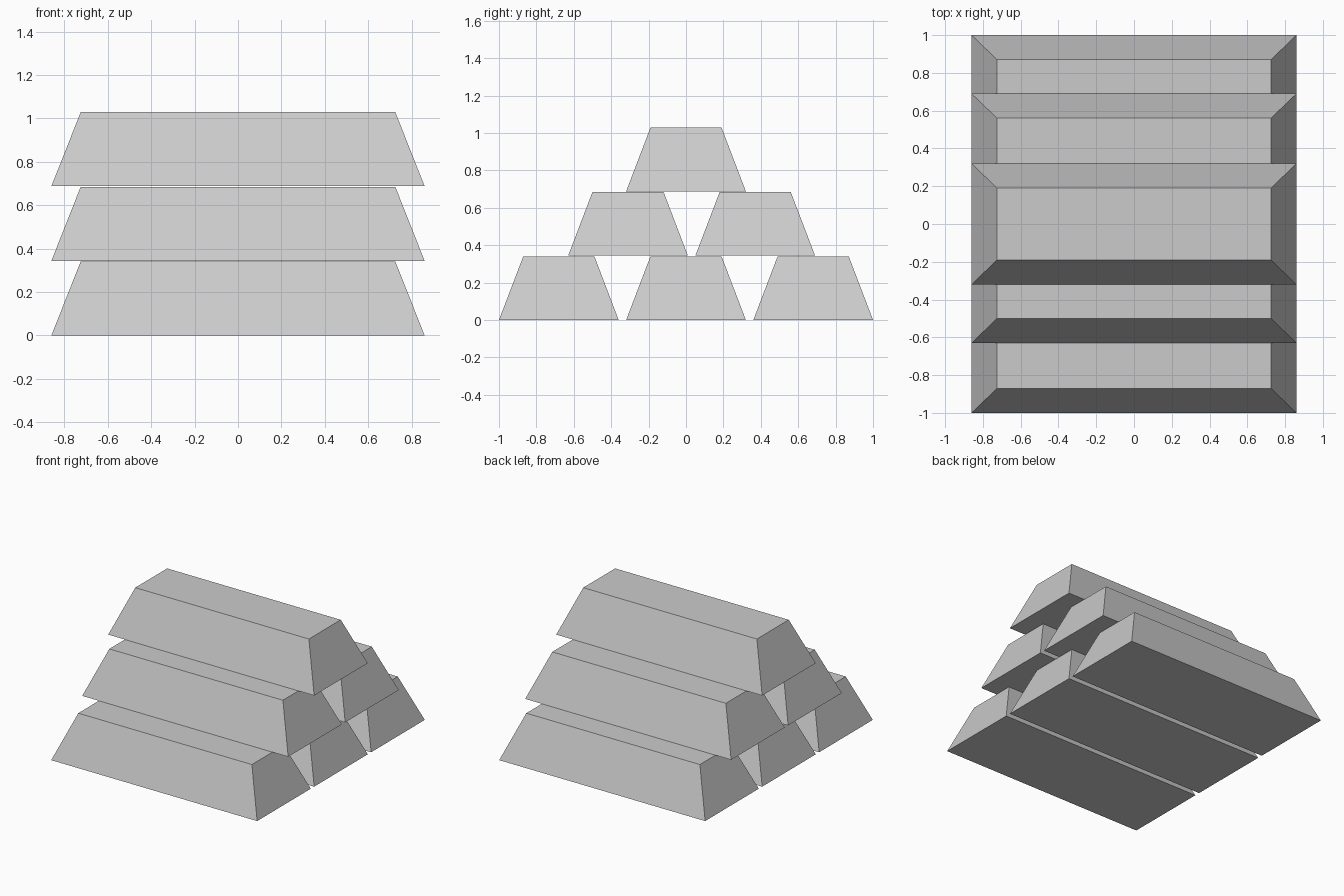
import bpy
import bmesh

if "Cube" in bpy.data.objects:
    bpy.data.objects.remove(bpy.data.objects["Cube"])

HEIGHT = 0.341   # height of one bar
PITCH = 0.344    # vertical distance between layers
BASE = (1.72, 0.64)
TOP = (1.45, 0.38)


def add_bar(name, y, z):
    """Tapered ingot: a box whose upper face is narrowed."""
    bm = bmesh.new()
    bmesh.ops.create_cube(bm, size=1.0)
    for v in bm.verts:
        upper = v.co.z > 0
        sx, sy = TOP if upper else BASE
        v.co = (v.co.x * sx, v.co.y * sy, HEIGHT if upper else 0.0)
    mesh = bpy.data.meshes.new(name)
    bm.to_mesh(mesh)
    bm.free()
    bar = bpy.data.objects.new(name, mesh)
    bar.location = (0, y, z)
    bpy.context.collection.objects.link(bar)


# Stacked layers, the middle pair sits slightly off centre
layers = {
    "bottom_bar": (-0.68, 0.0, 0.68),
    "middle_bar": (-0.31, 0.37),
    "top_bar": (0.0,),
}
for level, (name, centres) in enumerate(layers.items()):
    for i, y in enumerate(centres, 1):
        add_bar(f"{name}_{i}", y, level * PITCH)
